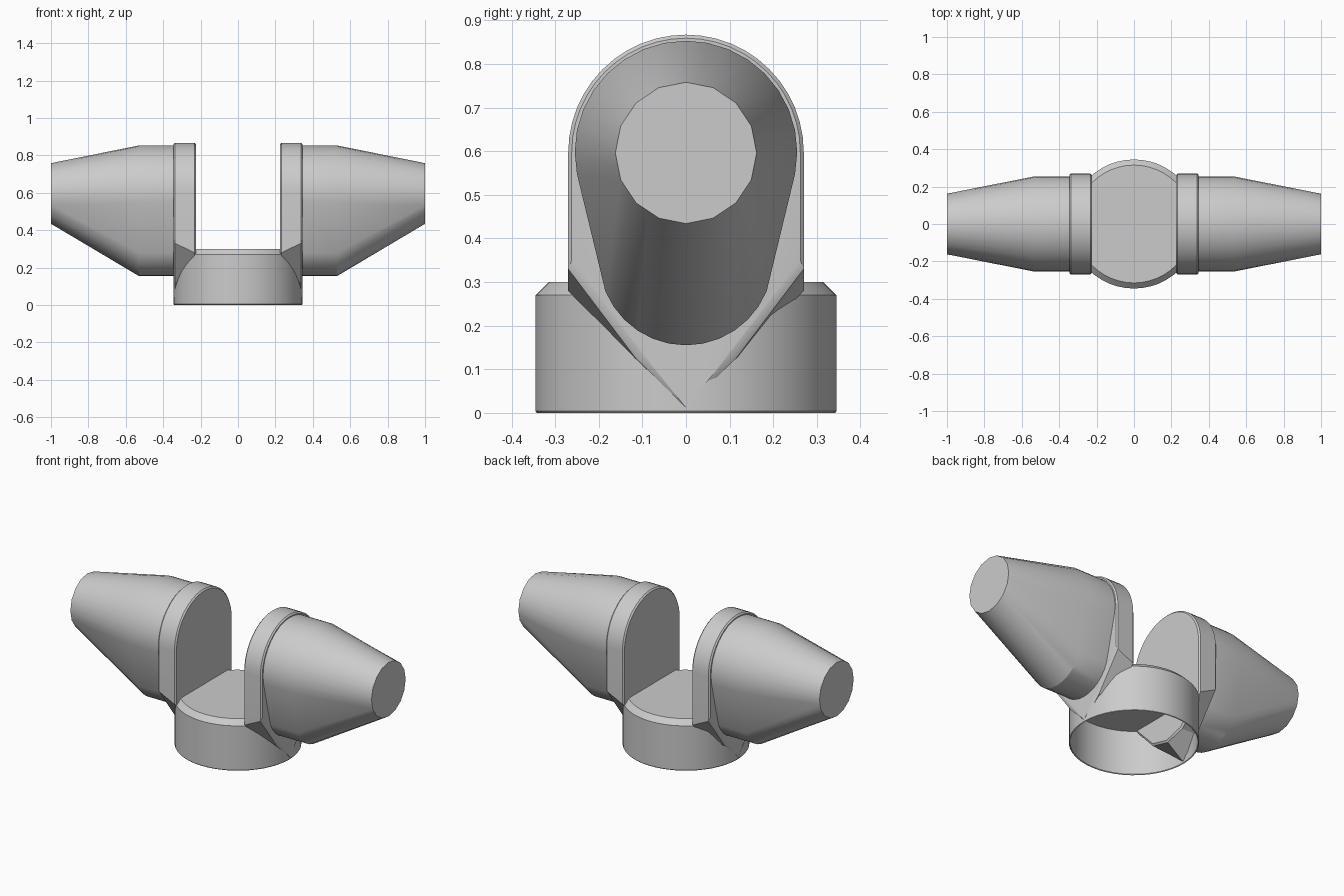
import bpy, bmesh, math

if "Cube" in bpy.data.objects:
    bpy.data.objects.remove(bpy.data.objects["Cube"])

grey = bpy.data.materials.new("plain_grey")
grey.use_nodes = True
colour = (0.6, 0.6, 0.6, 1)
grey.diffuse_color = colour
grey.node_tree.nodes["Principled BSDF"].inputs["Base Color"].default_value = colour


def loft(name, rings, angle=25, close=True):
    """Skin a list of equal-length point rings."""
    bm = bmesh.new()
    loops = [[bm.verts.new(p) for p in ring] for ring in rings]
    n = len(loops[0])
    for a, b in zip(loops, loops[1:]):
        for i in range(n):
            j = (i + 1) % n
            bm.faces.new((a[i], a[j], b[j], b[i]))
    if close:
        bm.faces.new(loops[0])
    bm.faces.new(loops[-1])
    bmesh.ops.recalc_face_normals(bm, faces=bm.faces)
    mesh = bpy.data.meshes.new(name)
    bm.to_mesh(mesh)
    bm.free()
    obj = bpy.data.objects.new(name, mesh)
    mesh.materials.append(grey)
    bpy.context.collection.objects.link(obj)
    bpy.ops.object.select_all(action="DESELECT")
    obj.select_set(True)
    bpy.context.view_layer.objects.active = obj
    bpy.ops.object.shade_smooth_by_angle(angle=math.radians(angle))
    return obj


def circle(radius, z, n=48):
    return [(radius * math.cos(math.tau * i / n), radius * math.sin(math.tau * i / n), z)
            for i in range(n)]


def plate_ring(x, radius, shoulder, mid, tip):
    """Arched outline with a pointed lower end, in the plane at x."""
    top = [(x, radius * math.cos(math.pi * i / 24), 0.597 + radius * math.sin(math.pi * i / 24))
           for i in range(25)]
    low = [(-radius, shoulder), (-mid[0], mid[1]), (0, tip), mid, (radius, shoulder)]
    return top + [(x, y, z) for y, z in low]


def egg_ring(x, n=32):
    """Hull of a large upper and a small lower circle."""
    ring = []
    for i in range(n):
        c, s = math.cos(math.tau * i / n), math.sin(math.tau * i / n)
        r, z = (0.255, 0.598) if s > -0.22 else (0.2, 0.355)
        ring.append((x, r * c, z + r * s))
    return ring


def cap_ring(x, radius, z, n=16):
    """Polygon with an extra point in the middle of each side."""
    corners = [(radius * math.cos(math.tau * i / n), z + radius * math.sin(math.tau * i / n))
               for i in range(n)]
    ring = []
    for i, (y, h) in enumerate(corners):
        y2, h2 = corners[(i + 1) % n]
        ring += [(x, y, h), (x, (y + y2) / 2, (h + h2) / 2)]
    return ring


# Round base, hollow from below, with a chamfered top
loft("base", [circle(0.315, 0.3), circle(0.345, 0.27), circle(0.345, 0.004),
              circle(0.342, 0), circle(0.338, 0.004), circle(0.338, 0.265)])

# Upright plates and tapered studs, one pair per side
for side, label in ((1, "left"), (-1, "right")):
    loft(label + "_plate", [
        plate_ring(side * 0.225, 0.262, 0.285, (0.115, 0.13), 0.1),
        plate_ring(side * 0.233, 0.27, 0.28, (0.12, 0.12), 0.09),
        plate_ring(side * 0.337, 0.27, 0.33, (0.115, 0.125), 0.012),
        plate_ring(side * 0.345, 0.262, 0.35, (0.1, 0.135), 0.012)])
    loft(label + "_stud", [egg_ring(side * 0.34), egg_ring(side * 0.53),
                           cap_ring(side, 0.162, 0.596)])
